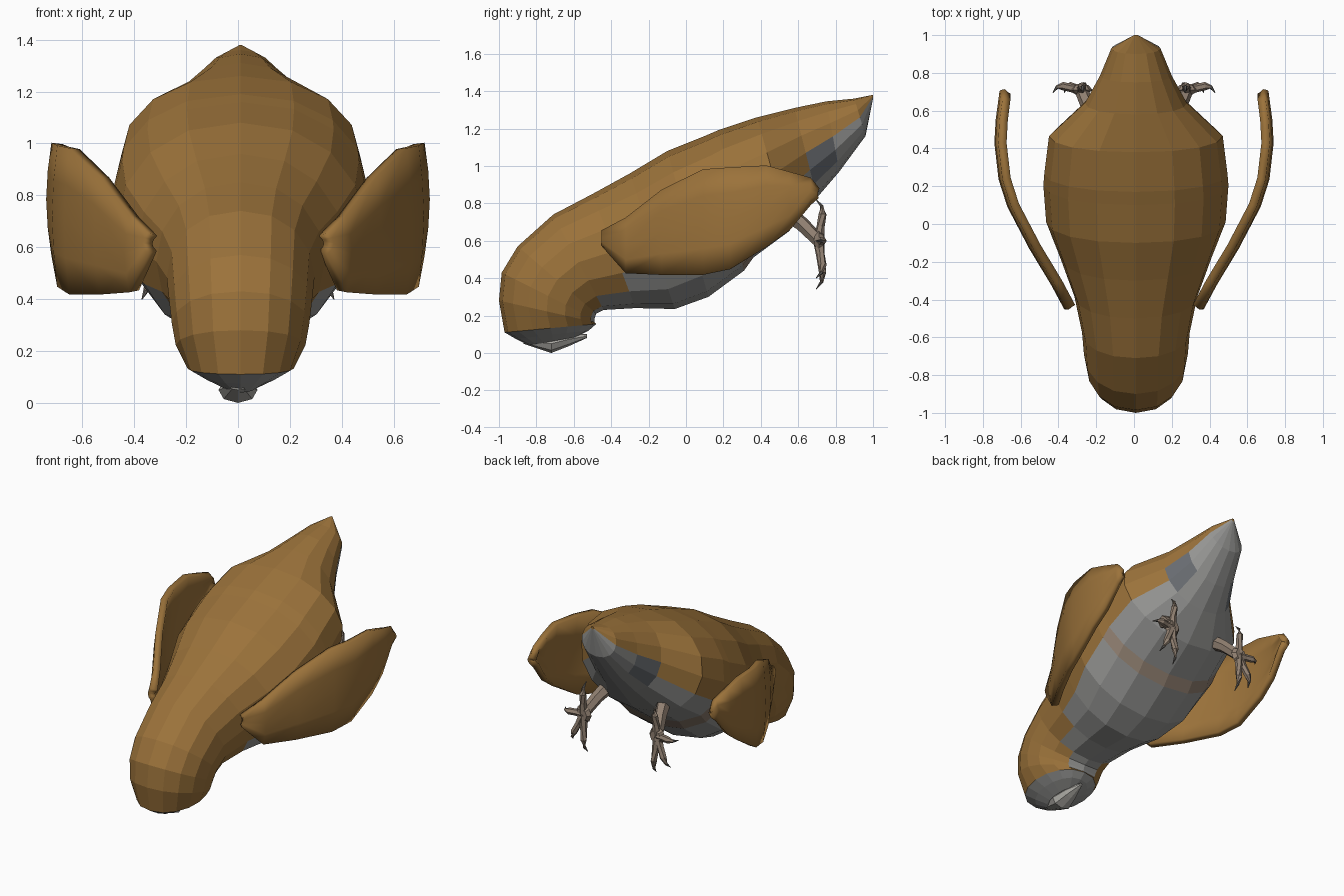
import bpy, bmesh, math
from mathutils import Vector

cube = bpy.data.objects.get("Cube")
if cube:
    bpy.data.objects.remove(cube)


def material(name, r, g, b):
    m = bpy.data.materials.new(name)
    m.use_nodes = True
    m.diffuse_color = (r, g, b, 1)
    m.node_tree.nodes["Principled BSDF"].inputs["Base Color"].default_value = (r, g, b, 1)
    return m


BROWN = material("brown feathers", .33, .17, .043)
GREY = material("grey belly", .31, .31, .3)
SLATE = material("slate tail patch", .14, .15, .165)
TAUPE = material("taupe skin", .28, .215, .165)
PALE = material("pale beak", .42, .41, .38)
CLAW = material("dark claw", .13, .12, .11)


def finish(bm, name, mats):
    bmesh.ops.recalc_face_normals(bm, faces=bm.faces)
    me = bpy.data.meshes.new(name)
    bm.to_mesh(me)
    bm.free()
    for m in mats:
        me.materials.append(m)
    ob = bpy.data.objects.new(name, me)
    bpy.context.collection.objects.link(ob)
    return ob


def skin(bm, rings, rule=None):
    """Bridge closed vertex loops and cap both ends; rule(strip, side) picks the colour."""
    n = len(rings[0])
    for i, (a, b) in enumerate(zip(rings, rings[1:])):
        for j in range(n):
            k = (j + 1) % n
            f = bm.faces.new((a[j], a[k], b[k], b[j]))
            f.material_index = rule(i, j) if rule else 0
    bm.faces.new(rings[0])
    cap = bm.faces.new(rings[-1])
    cap.material_index = rule(len(rings) - 2, 0) if rule else 0


def leaning_rings(bm, sections, n, cx=0.0):
    """Ovals in leaning planes: top y,z; bottom y,z; half width."""
    rings = []
    for ty, tz, by, bz, w in sections:
        ring = []
        for j in range(n):
            a = 2 * math.pi * j / n
            u = (1 - math.cos(a)) / 2
            s = math.sin(a)
            x = cx + w * math.copysign(abs(s) ** .9, s)
            ring.append(bm.verts.new((x, ty + (by - ty) * u, tz + (bz - tz) * u)))
        rings.append(ring)
    return rings


# Body from tail tip to face; last value is where the underside colour starts
SIDES = 16
body = [
    (1.0, 1.38, 1.0, 1.36, .01, .5),
    (.9, 1.36, .96, 1.16, .13, .5),
    (.75, 1.345, .82, .97, .19, .5),
    (.58, 1.31, .70, .83, .27, .7),
    (.38, 1.26, .55, .65, .46, .7),
    (.17, 1.19, .36, .51, .485, .7),
    (.10, 1.16, .31, .44, .49, .7),
    (-.1, 1.08, .12, .30, .475, .7),
    (-.3, .96, -.06, .235, .40, .7),
    (-.5, .85, -.27, .24, .325, .85),
    (-.71, .74, -.44, .23, .285, .95),
    (-.9, .57, -.48, .21, .275, .95),
    (-.985, .43, -.49, .18, .265, .95),
    (-1.0, .28, -.49, .165, .25, 1),
    (-.97, .11, -.48, .155, .205, -1),
    (-.91, .075, -.52, .12, .14, -1),
    (-.84, .04, -.59, .085, .06, -1),
]


def body_colour(i, j):
    u = (1 - math.cos(2 * math.pi * (j + .5) / SIDES)) / 2
    if u < body[i][5]:
        return 0
    if i == 5:
        return 3
    return 2 if i == 2 and u < .8 else 1


bm = bmesh.new()
skin(bm, leaning_rings(bm, [s[:5] for s in body], SIDES, .01), body_colour)
finish(bm, "body", (BROWN, GREY, SLATE, TAUPE))

# Beak, tucked under the head and pointing backward
bm = bmesh.new()
beak = [(-.87, .08, -.87, .05, .03), (-.72, .1, -.72, 0, .075),
        (-.63, .11, -.63, .035, .05), (-.53, .1, -.53, .08, .01)]
skin(bm, leaning_rings(bm, beak, 8))
finish(bm, "beak", (PALE,))

# Wings: y, x, lower z, upper z
wing = [(-.44, .33, .58, .65), (-.31, .4, .43, .72), (-.12, .515, .42, .87),
        (.1, .63, .42, .98), (.24, .675, .45, .99), (.43, .697, .57, 1.0),
        (.55, .69, .66, .965), (.66, .675, .8, .93), (.7, .67, .84, .87)]
ROWS = 5


def build_wing(side, name):
    bm = bmesh.new()
    grid = []
    for y, x, lo, hi in wing:
        col = []
        for r in range(ROWS):
            t = r / (ROWS - 1)
            bulge = .02 * math.sin(math.pi * t)
            col.append(bm.verts.new((side * (x + bulge), y, lo + (hi - lo) * t)))
        grid.append(col)
    for a, b in zip(grid, grid[1:]):
        for r in range(ROWS - 1):
            bm.faces.new((a[r], a[r + 1], b[r + 1], b[r]))
    ob = finish(bm, name, (BROWN,))
    mod = ob.modifiers.new("thickness", "SOLIDIFY")
    mod.thickness = .045
    mod.offset = 0
    for p in ob.data.polygons:
        p.use_smooth = True
    ob.select_set(True)
    bpy.context.view_layer.objects.active = ob
    bpy.ops.object.shade_smooth_by_angle(angle=math.radians(30))
    ob.select_set(False)


def limb(bm, points, radii, n=6, claw_from=99):
    """Tapered tube through a few points."""
    pts = [Vector(p) for p in points]
    rings = []
    for i, p in enumerate(pts):
        d = pts[min(i + 1, len(pts) - 1)] - pts[max(i - 1, 0)]
        q = d.to_track_quat("Z", "Y")
        angles = [2 * math.pi * k / n for k in range(n)]
        rings.append([bm.verts.new(p + q @ Vector((math.cos(a), math.sin(a), 0)) * radii[i])
                      for a in angles])
    skin(bm, rings, lambda i, j: 1 if i >= claw_from else 0)


# Legs and feet: spread toes in an upright plane
toes = [(.15, .0), (.09, -.2), (-.02, -.26), (-.01, .22)]


def build_foot(side, name):
    bm = bmesh.new()
    cx, cy, cz = .28, .71, .6
    limb(bm, [(side * .2, .52, .76), (side * .24, .62, .69), (side * cx, cy, cz)],
         [.05, .04, .035])
    limb(bm, [(side * cx, cy - .025, cz), (side * cx, cy, cz), (side * cx, cy + .025, cz)],
         [.03, .06, .04], 8)
    for dx, dz in toes:
        path = [(0, 0), (.35, .01), (.65, .02), (.85, .015), (1, -.015)]
        limb(bm, [(side * (cx + dx * t), cy + dy, cz + dz * t) for t, dy in path],
             [.03, .022, .022, .01, .002], 6, 3)
    finish(bm, name, (TAUPE, CLAW))


for side, word in ((1, "left"), (-1, "right")):
    build_wing(side, word + "_wing")
    build_foot(side, word + "_leg_and_foot")
